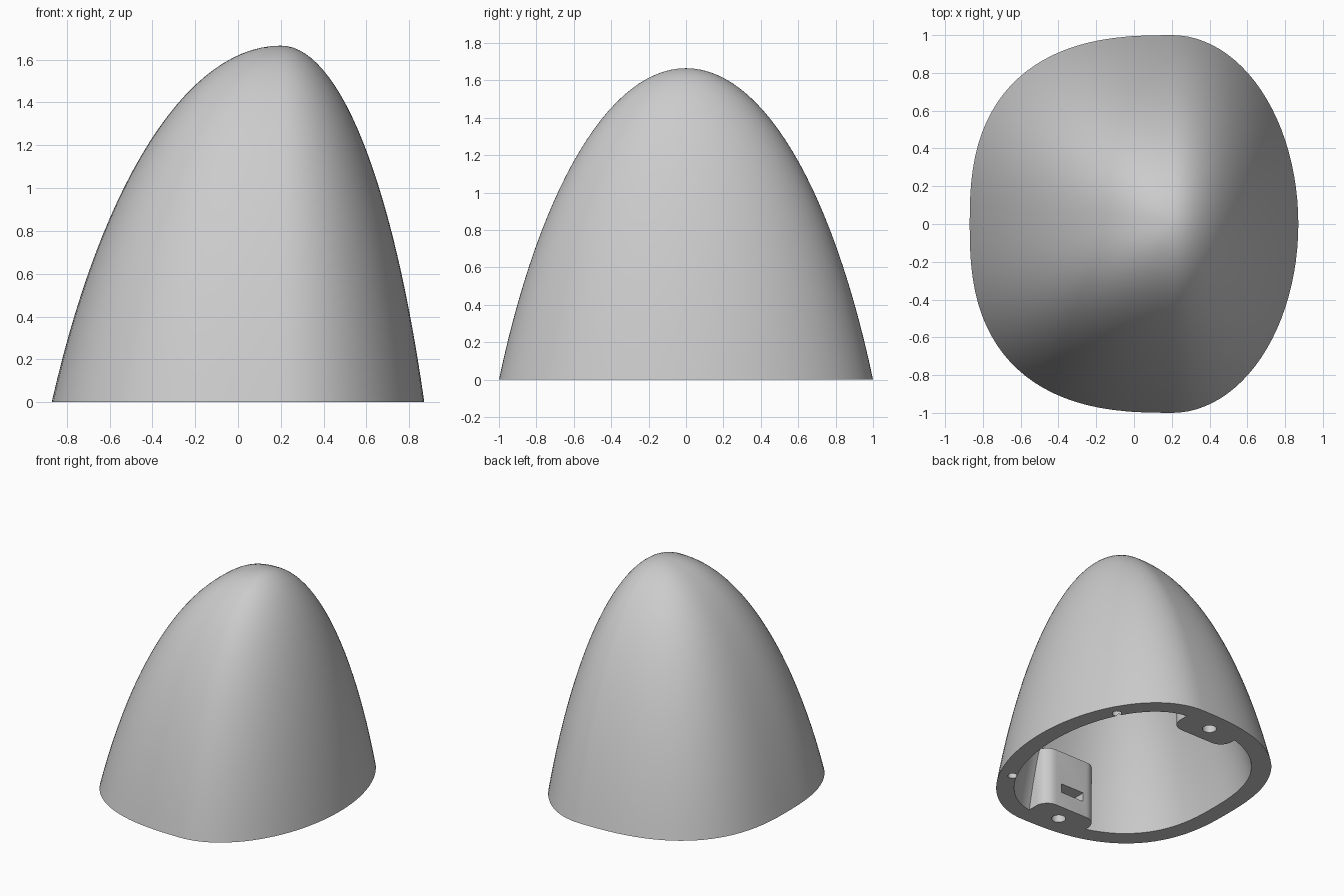
import bpy, bmesh, math

if "Cube" in bpy.data.objects:
    bpy.data.objects.remove(bpy.data.objects["Cube"])

PEAK_X = 0.2      # apex offset along x
BLUNT = 1.2       # how far the dome's ellipse centre sits below the base
SEGS, RINGS = 96, 28


def outline(back, front, half):
    """Base outline: squarish curve on the -x side, plain ellipse on the +x side."""
    pts = []
    for i in range(SEGS):
        t = 2 * math.pi * i / SEGS
        c, s = math.cos(t), math.sin(t)
        e = 1.0 if c >= 0 else 2 / 2.6
        x = front * c if c >= 0 else -back * abs(c) ** e
        pts.append((x, half * math.copysign(abs(s) ** e, s)))
    return pts


def finish(name, bm):
    bmesh.ops.recalc_face_normals(bm, faces=bm.faces[:])
    mesh = bpy.data.meshes.new(name)
    bm.to_mesh(mesh)
    bm.free()
    obj = bpy.data.objects.new(name, mesh)
    bpy.context.collection.objects.link(obj)
    return obj


def dome(name, back, front, half, height, skirt=0.0):
    """Closed solid: the outline scaled towards the apex along an elliptic arc."""
    k = math.sqrt(1 - (BLUNT / (1 + BLUNT)) ** 2)
    base = outline(back, front, half)
    levels = [(1.0, -skirt)] if skirt else []
    for j in range(RINGS):
        a = math.asin(k) * (1 - j / RINGS)
        levels.append((math.sin(a) / k, height * ((1 + BLUNT) * math.cos(a) - BLUNT)))
    bm = bmesh.new()
    rings = [[bm.verts.new((PEAK_X + x * u, y * u, z)) for x, y in base] for u, z in levels]
    tip = bm.verts.new((PEAK_X, 0, height))
    bm.faces.new(rings[0])
    for i in range(SEGS):
        n = (i + 1) % SEGS
        for lo, hi in zip(rings, rings[1:]):
            bm.faces.new((lo[i], lo[n], hi[n], hi[i]))
        bm.faces.new((rings[-1][i], rings[-1][n], tip))
    return finish(name, bm)


def prism(name, pts, z0, z1):
    bm = bmesh.new()
    lo = [bm.verts.new((x, y, z0)) for x, y in pts]
    hi = [bm.verts.new((x, y, z1)) for x, y in pts]
    bm.faces.new(lo)
    bm.faces.new(hi)
    for i in range(len(pts)):
        n = (i + 1) % len(pts)
        bm.faces.new((lo[i], lo[n], hi[n], hi[i]))
    return finish(name, bm)


def circle(cx, cy, r, n=24):
    return [(cx + r * math.cos(2 * math.pi * i / n), cy + r * math.sin(2 * math.pi * i / n))
            for i in range(n)]


def boss_outline(side):
    """Rounded-corner block against the wall, open to the outside."""
    w, inner, r = 0.24, 0.69, 0.1
    pts = [(w, 1.1), (-w, 1.1)]
    for cx, start in ((-w + r, 180), (w - r, 270)):
        for i in range(9):
            a = math.radians(start + i * 90 / 8)
            pts.append((cx + r * math.cos(a), inner + r + r * math.sin(a)))
    return [(x, y * side) for x, y in pts]


def cut(target, cutter):
    mod = target.modifiers.new("cut", 'BOOLEAN')
    mod.operation = 'DIFFERENCE'
    mod.solver = 'EXACT'
    mod.object = cutter
    bpy.context.view_layer.objects.active = target
    bpy.ops.object.modifier_apply(modifier=mod.name)
    bpy.data.objects.remove(cutter, do_unlink=True)


# outer cone and hollow interior, with the bosses left standing in the hollow
shell = dome("nose_cone_shell", 1.07, 0.67, 1.0, 1.665)
cavity = dome("cavity_cutter", 0.94, 0.54, 0.87, 1.52, skirt=0.1)
for side in (-1, 1):
    cut(cavity, prism("boss_block", boss_outline(side), -0.3, 0.45))
cut(shell, cavity)

# screw holes, nut slots and alignment pin holes, mirrored across y
for side in (-1, 1):
    cut(shell, prism("screw_hole", circle(0, 0.83 * side, 0.05), -0.1, 0.3))
    slot = [(x, y * side) for x, y in ((-0.11, 0.6), (0.09, 0.6), (0.09, 0.91), (-0.11, 0.91))]
    cut(shell, prism("nut_slot", slot, 0.12, 0.19))
    cut(shell, prism("pin_hole", circle(0.64, 0.575 * side, 0.034, 16), -0.1, 0.12))

# single light grey plastic
mat = bpy.data.materials.new("light_grey")
mat.diffuse_color = (0.6, 0.6, 0.6, 1)
mat.use_nodes = True
mat.node_tree.nodes["Principled BSDF"].inputs["Base Color"].default_value = mat.diffuse_color
shell.data.materials.clear()
shell.data.materials.append(mat)
for poly in shell.data.polygons:
    poly.material_index = 0

bpy.ops.object.select_all(action='DESELECT')
shell.select_set(True)
bpy.context.view_layer.objects.active = shell
bpy.ops.object.shade_smooth_by_angle(angle=math.radians(30))
